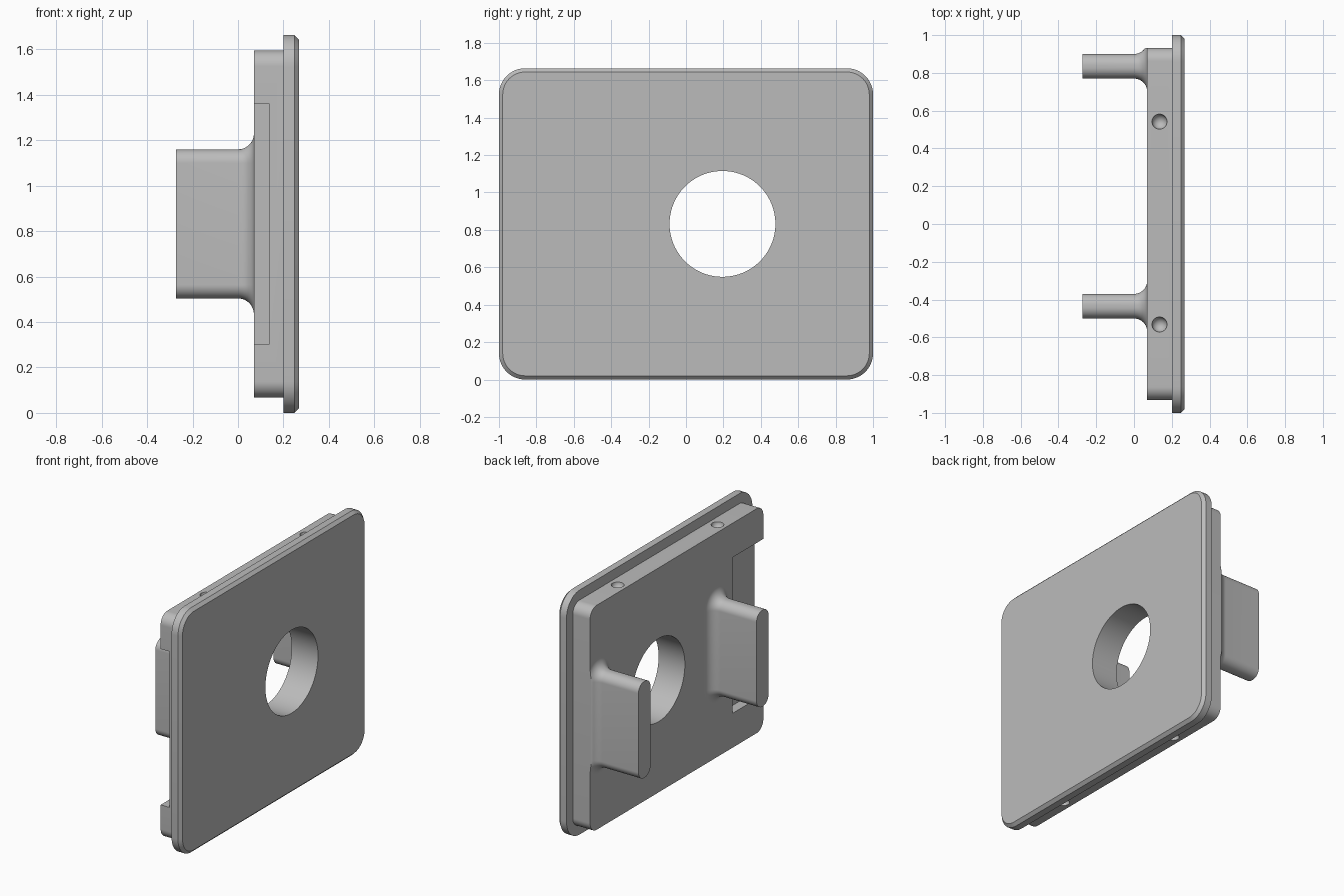
import bpy
import bmesh
from math import cos, sin, pi, radians

if "Cube" in bpy.data.objects:
    bpy.data.objects.remove(bpy.data.objects["Cube"], do_unlink=True)

gray = bpy.data.materials.new("plain_gray")
gray.use_nodes = True
COLOR = (0.5, 0.5, 0.5, 1)
gray.diffuse_color = COLOR
gray.node_tree.nodes["Principled BSDF"].inputs["Base Color"].default_value = COLOR

MID_Z = 0.832


def rounded_ring(cy, cz, hy, hz, r, steps=12):
    """Rounded rectangle in the YZ plane as (y, z) points."""
    pts = []
    corners = [(1, 1), (-1, 1), (-1, -1), (1, -1)]
    for q, (sy, sz) in enumerate(corners):
        for i in range(steps + 1):
            a = (q + i / steps) * pi / 2
            pts.append((cy + sy * (hy - r) + r * cos(a),
                        cz + sz * (hz - r) + r * sin(a)))
    return pts


def finish(name, bm):
    bmesh.ops.recalc_face_normals(bm, faces=bm.faces)
    mesh = bpy.data.meshes.new(name)
    bm.to_mesh(mesh)
    bm.free()
    mesh.materials.append(gray)
    ob = bpy.data.objects.new(name, mesh)
    bpy.context.collection.objects.link(ob)
    return ob


def loft(name, sections):
    """Closed solid through (x, ring) sections."""
    bm = bmesh.new()
    rings = [[bm.verts.new((x, y, z)) for y, z in ring] for x, ring in sections]
    n = len(rings[0])
    for a, b in zip(rings, rings[1:]):
        for i in range(n):
            j = (i + 1) % n
            bm.faces.new((a[i], a[j], b[j], b[i]))
    bm.faces.new(rings[0])
    bm.faces.new(rings[-1])
    return finish(name, bm)


def cut(target, cutter):
    cutter.hide_render = True
    mod = target.modifiers.new("cut", "BOOLEAN")
    mod.operation = "DIFFERENCE"
    mod.solver = "EXACT"
    mod.object = cutter
    bpy.context.view_layer.objects.active = target
    bpy.ops.object.modifier_apply(modifier=mod.name)


# Face plate with a chamfered outer edge
CH = 0.02
outline = rounded_ring(0, MID_Z, 1, MID_Z, 0.14)
inset = rounded_ring(0, MID_Z, 1 - CH, MID_Z - CH, 0.14 - CH)
plate = loft("face_plate", [(0.2, outline), (0.268 - CH, outline), (0.268, inset)])

# Raised block behind the plate
block_ring = rounded_ring(0, MID_Z, 0.932, MID_Z - 0.068, 0.07)
block = loft("back_block", [(0.07, block_ring), (0.2, block_ring)])

# Cutters: round opening, side notch, edge dimples
cutters = []
opening = loft("opening_cutter",
               [(x, rounded_ring(0.195, MID_Z, 0.283, 0.283, 0.283, 24)[:])
                for x in (-0.1, 0.5)])
bm = bmesh.new()
bm.from_mesh(opening.data)
bmesh.ops.remove_doubles(bm, verts=bm.verts, dist=0.0001)
bm.to_mesh(opening.data)
bm.free()
cut(plate, opening)
cut(block, opening)
cutters.append(opening)

notch_ring = [(-1.1, 0.302), (-0.6, 0.302), (-0.6, 1.363), (-1.1, 1.363)]
notch = loft("notch_cutter", [(-0.1, notch_ring), (0.136, notch_ring)])
cut(block, notch)
cutters.append(notch)

for y in (0.542, -0.532):
    for z in (0.068, 2 * MID_Z - 0.068):
        bpy.ops.mesh.primitive_uv_sphere_add(segments=24, ring_count=12, radius=0.04,
                                             location=(0.135, y, z))
        dimple = bpy.context.object
        dimple.name = "dimple_cutter"
        dimple.data.materials.append(gray)
        cut(block, dimple)
        cutters.append(dimple)

for c in cutters:
    bpy.data.objects.remove(c, do_unlink=True)


# Two rounded tabs flaring into the block
def tab(name, cy):
    fillet = 0.07
    sections = [(-0.272, 0.0)]
    for i in range(11):
        a = i / 10 * pi / 2
        sections.append((fillet * sin(a), fillet * (1 - cos(a))))
    sections.append((0.075, fillet))
    rings = []
    for x, grow in sections:
        ring = rounded_ring(cy, MID_Z, 0.065 + grow, 0.328 + grow, 0.06 + grow)
        rings.append((x, [(min(y, 0.931), z) for y, z in ring]))
    return loft(name, rings)


parts = [plate, block, tab("left_tab", 0.835), tab("right_tab", -0.435)]

bpy.ops.object.select_all(action="DESELECT")
for ob in parts:
    ob.select_set(True)
bpy.context.view_layer.objects.active = plate
bpy.ops.object.shade_smooth_by_angle(angle=radians(30))
